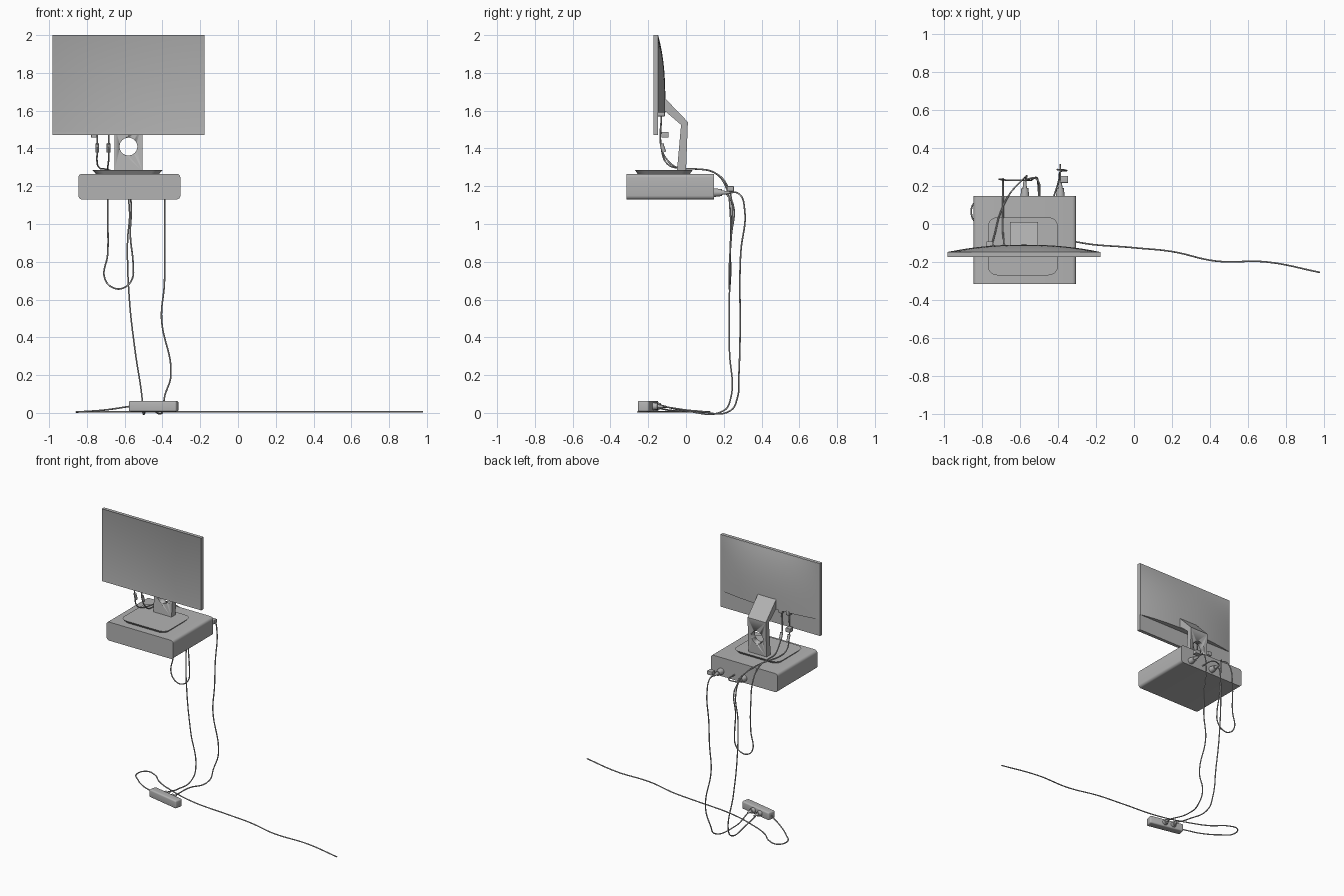
import bpy, bmesh, math
from mathutils import Vector, Matrix

cube = bpy.data.objects.get("Cube")
if cube:
    bpy.data.objects.remove(cube, do_unlink=True)

GREY = (0.45, 0.45, 0.45, 1)
grey = bpy.data.materials.new("plain_grey")
grey.use_nodes = True
grey.diffuse_color = GREY
grey.node_tree.nodes["Principled BSDF"].inputs["Base Color"].default_value = GREY


def activate(ob):
    bpy.ops.object.select_all(action='DESELECT')
    ob.select_set(True)
    bpy.context.view_layer.objects.active = ob


def finish(name, bm, angle=35):
    bmesh.ops.recalc_face_normals(bm, faces=bm.faces)
    me = bpy.data.meshes.new(name)
    bm.to_mesh(me)
    bm.free()
    me.materials.append(grey)
    ob = bpy.data.objects.new(name, me)
    bpy.context.collection.objects.link(ob)
    activate(ob)
    bpy.ops.object.shade_smooth_by_angle(angle=math.radians(angle))
    return ob


def box_bm(lo, hi, radius=0, axis=None, segments=4):
    """Box between two corners; edges along one axis (or all) are rounded."""
    lo, hi = Vector(lo), Vector(hi)
    bm = bmesh.new()
    bmesh.ops.create_cube(bm, size=1)
    for v in bm.verts:
        v.co = (lo + hi) / 2 + v.co * (hi - lo)
    if radius:
        def along(e):
            d = (e.verts[0].co - e.verts[1].co).normalized()
            return axis is None or abs(d[axis]) > 0.9
        bmesh.ops.bevel(bm, geom=[e for e in bm.edges if along(e)], offset=radius,
                        segments=segments, profile=0.5, affect='EDGES')
    return bm


def rod(name, a, b, r1, r2=None, sides=20):
    a, b = Vector(a), Vector(b)
    bm = bmesh.new()
    turn = (b - a).to_track_quat('Z', 'Y').to_matrix().to_4x4()
    bmesh.ops.create_cone(bm, cap_ends=True, segments=sides, radius1=r1,
                          radius2=r1 if r2 is None else r2, depth=(b - a).length,
                          matrix=Matrix.Translation((a + b) / 2) @ turn)
    return finish(name, bm)


def cable(name, points, radius=0.0042):
    cu = bpy.data.curves.new(name, 'CURVE')
    cu.dimensions = '3D'
    cu.bevel_depth, cu.bevel_resolution, cu.resolution_u = radius, 2, 8
    cu.use_fill_caps = True
    sp = cu.splines.new('BEZIER')
    sp.bezier_points.add(len(points) - 1)
    for bp, p in zip(sp.bezier_points, points):
        bp.co = p
        bp.handle_left_type = bp.handle_right_type = 'AUTO'
    cu.materials.append(grey)
    ob = bpy.data.objects.new(name, cu)
    bpy.context.collection.objects.link(ob)
    activate(ob)
    bpy.ops.object.convert(target='MESH')
    bpy.ops.object.shade_smooth_by_angle(angle=math.radians(60))


# Monitor panel with a slightly sunken screen above a chin
CX = -0.58
bm = box_bm((CX - 0.403, -0.173, 1.47), (CX + 0.403, -0.148, 2.0))
front = min(bm.faces, key=lambda f: f.calc_center_median().y)
bmesh.ops.inset_region(bm, faces=[front], thickness=0.006)
for v in front.verts:
    v.co.y += 0.002
    if v.co.z < 1.6:
        v.co.z += 0.016
finish("monitor_panel", bm)

# Domed monitor back, cut flat along its lower edge
bm = bmesh.new()
bmesh.ops.create_grid(bm, x_segments=32, y_segments=16, size=1)
for v in bm.verts:
    u, t = v.co.x, (v.co.y + 1) / 2
    bulge = (1 - abs(u) ** 2.2) * (1 - t ** 3)
    v.co = (CX + 0.4 * u, -0.147 + 0.038 * bulge, 1.59 + 0.408 * t)
rim = [e for e in bm.edges if e.is_boundary]
skirt = bmesh.ops.extrude_edge_only(bm, edges=rim)["geom"]
for v in skirt:
    if isinstance(v, bmesh.types.BMVert):
        v.co.y = -0.15
bmesh.ops.holes_fill(bm, edges=[e for e in bm.edges if e.is_boundary], sides=0)
finish("monitor_back", bm)

# Bent stand neck with a round cable hole
profile = [(-0.12, 1.675), (0.01, 1.54), (0, 1.28), (-0.048, 1.28), (-0.026, 1.525), (-0.12, 1.605)]
bm = bmesh.new()
face = bm.faces.new([bm.verts.new((CX - 0.074, y, z)) for y, z in profile])
ext = bmesh.ops.extrude_face_region(bm, geom=[face])["geom"]
bmesh.ops.translate(bm, vec=(0.148, 0, 0), verts=[g for g in ext if isinstance(g, bmesh.types.BMVert)])
neck = finish("stand_neck", bm)
cutter = rod("neck_hole_cutter", (CX, -0.2, 1.41), (CX, 0.2, 1.41), 0.047, sides=40)
cut = neck.modifiers.new("hole", 'BOOLEAN')
cut.operation, cut.solver, cut.object = 'DIFFERENCE', 'EXACT', cutter
activate(neck)
bpy.ops.object.modifier_apply(modifier=cut.name)
bpy.data.objects.remove(cutter, do_unlink=True)

# Stand base with undercut sides
bm = box_bm((-0.77, -0.27, 1.264), (-0.4, 0.035, 1.285), 0.05, 2, 6)
for v in bm.verts:
    if v.co.z < 1.27:
        v.co.x = -0.585 + (v.co.x + 0.585) * 0.9
        v.co.y = -0.118 + (v.co.y + 0.118) * 0.9
finish("stand_base", bm)

# Computer case lying flat
finish("computer_case", box_bm((-0.845, -0.315, 1.13), (-0.305, 0.147, 1.266), 0.02, 1))

# Monitor sockets, cable connectors and side plug
for side, x in (("right", -0.745), ("left", -0.685)):
    finish(side + "_monitor_socket", box_bm((x - 0.014, -0.15, 1.57), (x + 0.014, -0.112, 1.6), 0.004))
    rod(side + "_cable_sleeve", (x, -0.13, 1.425), (x, -0.115, 1.38), 0.01)
finish("monitor_plug_block", box_bm((-0.778, -0.13, 1.457), (-0.742, -0.092, 1.488), 0.004))

# Plugs on the back of the case
for side, x in (("left", -0.388), ("right", -0.575)):
    rod(side + "_case_plug", (x, 0.14, 1.166), (x, 0.19, 1.166), 0.024, 0.018)
    rod(side + "_case_plug_sleeve", (x, 0.185, 1.166), (x, 0.23, 1.166), 0.012, 0.007)
finish("plug_tab", box_bm((-0.388, 0.216, 1.172), (-0.347, 0.254, 1.2), 0.004))

# Power strip, turned slightly on the floor
turn = Matrix.Translation((-0.447, -0.2, 0)) @ Matrix.Rotation(math.radians(-12), 4, 'Z')
bm = box_bm((-0.13, -0.03, 0.006), (0.13, 0.03, 0.064), 0.01)
bm.transform(turn)
finish("power_strip", bm)
for side, x in (("right", -0.05), ("left", 0.015)):
    rod(side + "_strip_plug", turn @ Vector((x, 0.025, 0.035)), turn @ Vector((x, 0.055, 0.035)), 0.02, 0.017)
    rod(side + "_strip_plug_tail", turn @ Vector((x, 0.055, 0.035)), turn @ Vector((x, 0.085, 0.032)), 0.01, 0.006)

# Cables
cable("monitor_data_cable", [
    (-.685, -.13, 1.58), (-.685, -.13, 1.4), (-.685, -.1, 1.34), (-.69, -.05, 1.3),
    (-.69, .05, 1.292), (-.69, .15, 1.272), (-.69, .21, 1.2), (-.69, .235, 1.05),
    (-.69, .235, .84), (-.705, .235, .71), (-.655, .23, .66), (-.6, .23, .665),
    (-.56, .23, .71), (-.555, .23, .78), (-.57, .24, .94), (-.565, .25, 1.1), (-.575, .21, 1.166)])
cable("monitor_power_cable", [
    (-.745, -.13, 1.58), (-.745, -.13, 1.4), (-.745, -.1, 1.32), (-.73, -.04, 1.295),
    (-.71, .04, 1.292), (-.66, .15, 1.272), (-.6, .22, 1.2), (-.575, .245, 1.08),
    (-.585, .235, .9), (-.575, .23, .6), (-.545, .23, .33), (-.507, .235, .07),
    (-.505, .2, .012), (-.49, 0, .01), (-.488, -.11, .033)])
cable("case_power_cable", [
    (-.388, .22, 1.166), (-.388, .28, 1.16), (-.388, .31, 1.08), (-.388, .29, .85),
    (-.39, .285, .68), (-.405, .287, .5), (-.355, .28, .2), (-.39, .272, .08),
    (-.395, .235, .012), (-.44, .06, .01), (-.418, -.12, .033)])
cable("short_case_lead", [(-.57, .235, 1.17), (-.515, .238, 1.172), (-.495, .145, 1.168)])
cable("floor_power_cable", [
    (-.57, -.172, .035), (-.7, -.1, .016), (-.8, -.02, .008), (-.855, .045, .005),
    (-.83, .12, .005), (-.755, .11, .005), (-.66, .034, .005), (-.52, -.03, .005),
    (-.3, -.095, .005), (0, -.125, .005), (.2, -.145, .005), (.43, -.195, .005),
    (.7, -.2, .005), (.98, -.255, .005)])
